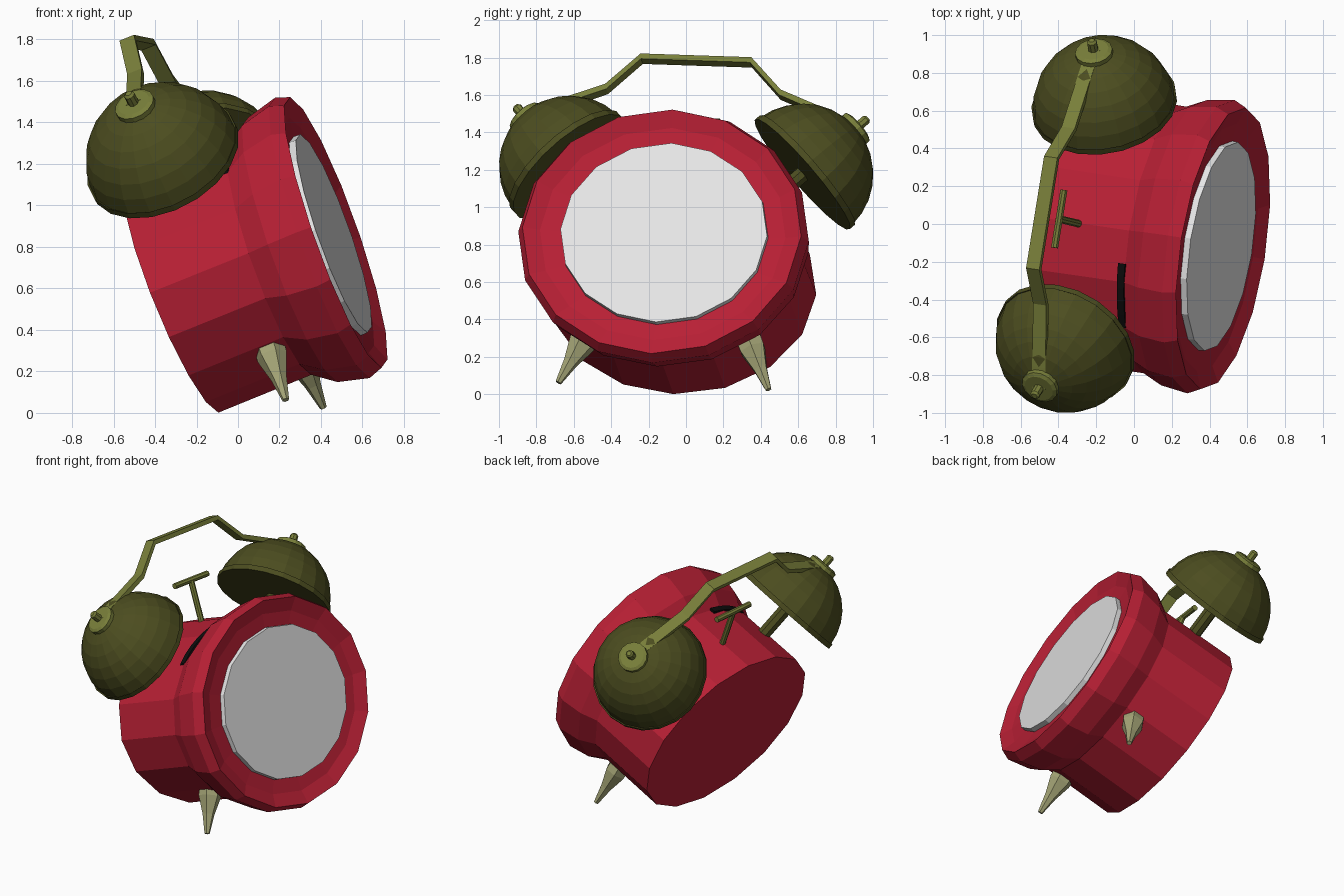
import bpy, bmesh, math
from mathutils import Vector, Matrix

if "Cube" in bpy.data.objects:
    bpy.data.objects.remove(bpy.data.objects["Cube"])

# Tilted frame: a = clock axis (dial side), b = sideways, c = clock up
AX_A = Vector((0.92, -0.136, 0.37)).normalized()
AX_B = Vector((0.159, 0.987, -0.033)).normalized()
AX_C = AX_A.cross(AX_B).normalized()
FRAME = Matrix((AX_A, AX_B, AX_C)).transposed().to_4x4()
FRAME.translation = (0.455, -0.115, 0.862)


def material(name, rgb):
    m = bpy.data.materials.new(name)
    m.diffuse_color = (*rgb, 1)
    m.use_nodes = True
    m.node_tree.nodes["Principled BSDF"].inputs["Base Color"].default_value = m.diffuse_color
    return m


RED = material("crimson", (0.48, 0.014, 0.035))
WHITE = material("dial_white", (0.79, 0.79, 0.79))
DARK = material("dark_olive", (0.072, 0.074, 0.014))
OLIVE = material("olive", (0.19, 0.212, 0.042))
KHAKI = material("khaki", (0.37, 0.37, 0.18))
BLACK = material("black", (0.004, 0.004, 0.004))


def finish(name, bm, mat):
    bmesh.ops.recalc_face_normals(bm, faces=bm.faces)
    bm.transform(FRAME)
    me = bpy.data.meshes.new(name)
    bm.to_mesh(me)
    bm.free()
    me.materials.append(mat)
    ob = bpy.data.objects.new(name, me)
    bpy.context.collection.objects.link(ob)
    return ob


def lathe(name, origin, axis, rings, segs, mat, lean=0):
    """Rings of (height, radius) or (height, radius1, radius2) along axis, both ends capped.
    lean tips the rings in front of a = -0.5 forward with height."""
    o, d = Vector(origin), Vector(axis).normalized()
    e1 = Vector((0, 1, 0)) if abs(d.x) > 0.9 else Vector((1, 0, 0))
    e2 = d.cross(e1).normalized()
    bm = bmesh.new()
    loops = []
    for h, *r in rings:
        loops.append([bm.verts.new(o + d * h
                                   + e1 * r[0] * math.cos(2 * math.pi * i / segs)
                                   + e2 * r[-1] * math.sin(2 * math.pi * i / segs))
                      for i in range(segs)])
    for p, q in zip(loops, loops[1:]):
        for i in range(segs):
            j = (i + 1) % segs
            bm.faces.new((p[i], p[j], q[j], q[i]))
    bm.faces.new(loops[0])
    bm.faces.new(loops[-1])
    for v in bm.verts:
        if v.co.x > -0.5:
            v.co.x += lean * v.co.z
    return finish(name, bm, mat)


def strip(name, path, a0, a1, mat):
    """Solid from (lower, upper) pairs of (b, c) points, spanning a0..a1."""
    bm = bmesh.new()
    secs = [[bm.verts.new((a, *p)) for a, p in
             ((a0, lo), (a1, lo), (a1, hi), (a0, hi))] for lo, hi in path]
    for s, t in zip(secs, secs[1:]):
        for i in range(4):
            j = (i + 1) % 4
            bm.faces.new((s[i], s[j], t[j], t[i]))
    bm.faces.new(secs[0])
    bm.faces.new(secs[-1])
    return finish(name, bm, mat)


LEAN = 0.045

# Oval drum with flared rim and dished front
lathe("clock_body", (0, -0.012, 0), (1, 0, 0),
      [(-0.83, 0.72, 0.597), (-0.315, 0.715, 0.595), (-0.205, 0.765, 0.675),
       (-0.05, 0.787, 0.715), (0.02, 0.755, 0.69), (-0.015, 0.665, 0.60),
       (-0.028, 0.54, 0.49)], 16, RED, LEAN)

# Raised dial
lathe("dial", (0, -0.003, 0), (1, 0, 0),
      [(-0.04, 0.562, 0.508), (0.008, 0.56, 0.506)], 16, WHITE, LEAN)

BELL_A, R = -0.545, 0.38
for side, label in ((-1, "front"), (1, "rear")):
    axis = (0, side * 0.695, 0.719)
    centre = (BELL_A, side * 0.63 - 0.01, 0.577)

    # Domed bell with a slim lip and a flat underside
    dome = [(R * math.sin(t), R * math.cos(t))
            for t in (math.radians(88 - 12 * k) for k in range(8))]
    lathe(label + "_bell", centre, axis,
          dome + [(0.035, R + 0.008), (0.0, R + 0.008)], 20, DARK)

    # Post, washer and pin
    lathe(label + "_bell_post", centre, axis, [(-0.36, 0.045), (0.02, 0.045)], 8, DARK)
    lathe(label + "_washer", centre, axis,
          [(R - 0.025, 0.1), (R + 0.012, 0.1), (R + 0.022, 0.08)], 14, OLIVE)
    lathe(label + "_pin", centre, axis,
          [(R, 0.027), (R + 0.075, 0.027), (R + 0.087, 0.016)], 8, OLIVE)

    # Tapered foot
    lathe(label + "_foot", (-0.425, side * 0.443, -0.44), (0, side * 0.13, -0.28),
          [(0, 0.076), (0.05, 0.075), (0.17, 0.04), (0.3, 0.017)], 6, KHAKI)

# Bent carrying handle
half = [(0.91, 0.868), (0.80, 0.915), (0.475, 1.045), (0.30, 1.225)]
path = [(-b, c) for b, c in half] + [(b, c) for b, c in reversed(half)]
strip("handle", [((b * 0.985 - 0.01, c - 0.03), (b - 0.01, c)) for b, c in path],
      BELL_A - 0.038, BELL_A + 0.038, OLIVE)

# Winding key on top
lathe("key_stem", (-0.58, -0.015, 0.55), (0, 0, 1), [(0, 0.02), (0.33, 0.02)], 8, OLIVE)
lathe("key_bar", (-0.58, -0.17, 0.875), (0, 1, 0), [(0, 0.02), (0.31, 0.02)], 8, OLIVE)

# Thin black striker lying on the drum
arc = []
for k in range(6):
    b = -0.19 - 0.066 * k
    c = 0.596 * math.sqrt(1 - ((b + 0.012) / 0.715) ** 2)
    arc.append(((b, c - 0.03), (b, c + 0.008)))
strip("striker", arc, -0.325, -0.285, BLACK)
